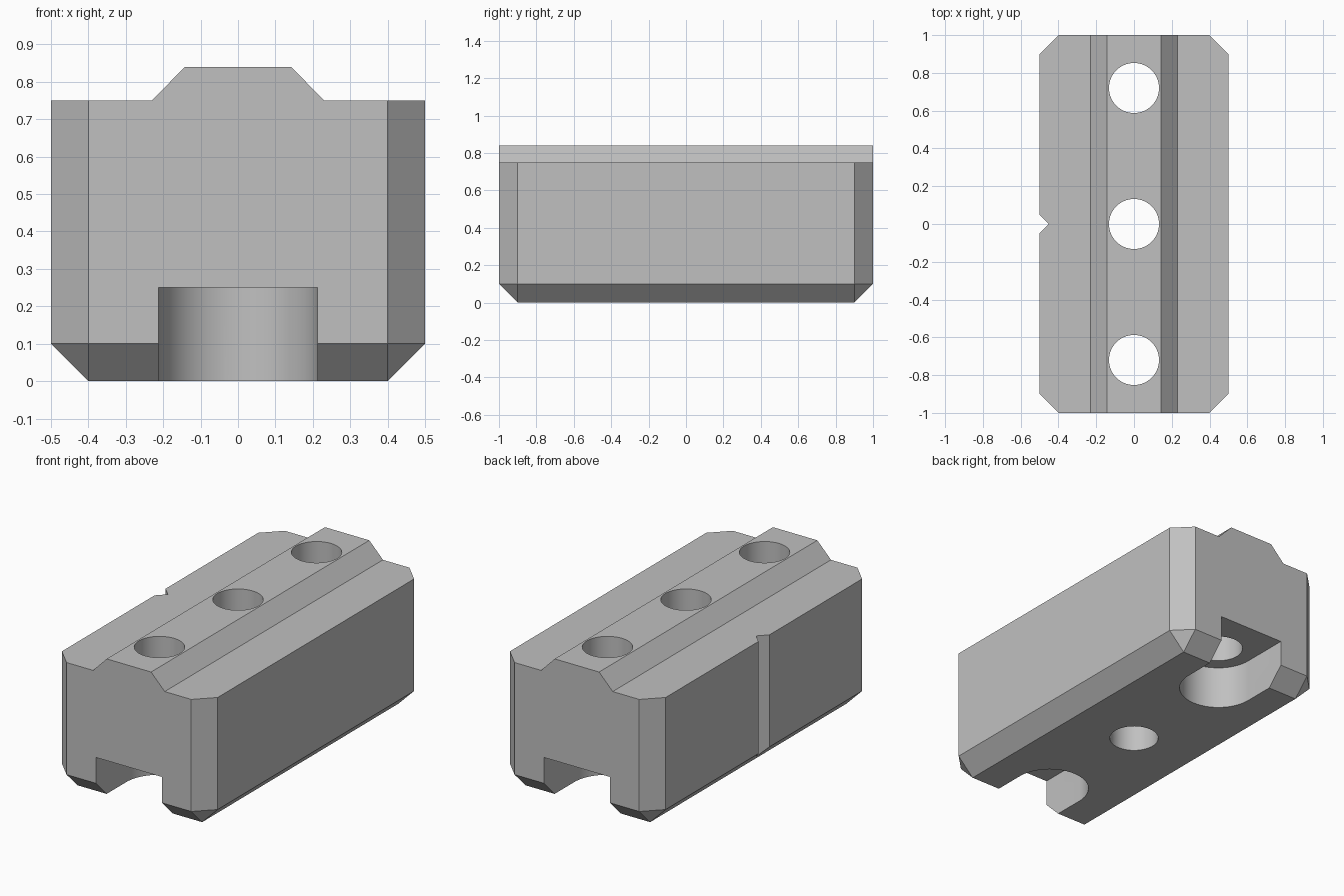
import bpy, bmesh, math

cube = bpy.data.objects.get("Cube")
if cube:
    bpy.data.objects.remove(cube, do_unlink=True)

HALF_X, HALF_Y = 0.5, 1.0
CHAMFER = 0.1
SHOULDER_Z, TOP_Z = 0.75, 0.84
HOLE_Y, HOLE_R = 0.72, 0.1325
POCKET_R, POCKET_Z = 0.2125, 0.25

grey = bpy.data.materials.new("plain grey")
grey.use_nodes = True
colour = (0.53, 0.53, 0.53, 1)
grey.diffuse_color = colour
grey.node_tree.nodes["Principled BSDF"].inputs["Base Color"].default_value = colour


def make_object(name, bm):
    bmesh.ops.recalc_face_normals(bm, faces=bm.faces[:])
    mesh = bpy.data.meshes.new(name)
    bm.to_mesh(mesh)
    bm.free()
    mesh.materials.append(grey)
    obj = bpy.data.objects.new(name, mesh)
    bpy.context.collection.objects.link(obj)
    return obj


def prism(name, profile, low, high, along="z"):
    """Extrude a 2D outline along z (outline in x, y) or along y (outline in x, z)."""
    place = (lambda a, b, h: (a, b, h)) if along == "z" else (lambda a, b, h: (a, h, b))
    bm = bmesh.new()
    rings = [[bm.verts.new(place(a, b, h)) for a, b in profile] for h in (low, high)]
    for ring in rings:
        bm.faces.new(ring)
    n = len(profile)
    for i in range(n):
        j = (i + 1) % n
        bm.faces.new((rings[0][i], rings[0][j], rings[1][j], rings[1][i]))
    return make_object(name, bm)


def arc(radius, centre_y, start, sweep, count):
    angles = [start + sweep * i / count for i in range(count + 1)]
    return [(radius * math.cos(a), centre_y + radius * math.sin(a)) for a in angles]


def cut(target, cutter):
    cutter.hide_render = True
    mod = target.modifiers.new("cut", "BOOLEAN")
    mod.operation = "DIFFERENCE"
    mod.solver = "EXACT"
    mod.object = cutter
    bpy.context.view_layer.objects.active = target
    bpy.ops.object.modifier_apply(modifier=mod.name)
    bpy.data.objects.remove(cutter, do_unlink=True)


# Block with chamfered upright corners and bottom edges
bm = bmesh.new()
in_x, in_y = HALF_X - CHAMFER, HALF_Y - CHAMFER
for sx in (-1, 1):
    for sy in (-1, 1):
        bm.verts.new((sx * in_x, sy * in_y, 0))
        for z in (CHAMFER, TOP_Z):
            bm.verts.new((sx * HALF_X, sy * in_y, z))
            bm.verts.new((sx * in_x, sy * HALF_Y, z))
bmesh.ops.convex_hull(bm, input=bm.verts[:])
bmesh.ops.dissolve_limit(bm, angle_limit=0.01, verts=bm.verts[:], edges=bm.edges[:])
block = make_object("jaw_block", bm)

# Shoulders either side of the raised centre ridge
for side in (-1, 1):
    outline = [(0.23, SHOULDER_Z), (0.7, SHOULDER_Z), (0.7, 1), (-0.01, 1)]
    outline[3] = (0.23 - (1 - SHOULDER_Z) * 0.0875 / (TOP_Z - SHOULDER_Z), 1)
    cut(block, prism("shoulder_cutter", [(side * x, z) for x, z in outline], -1.2, 1.2, "y"))

# Three bolt holes through the ridge
for y in (-HOLE_Y, 0, HOLE_Y):
    circle = arc(HOLE_R, y, 0, math.tau, 64)[:-1]
    cut(block, prism("hole_cutter", circle, -0.2, 1.2))

# Round-ended pockets under the outer holes, open at the ends
for side in (-1, 1):
    outline = arc(POCKET_R, HOLE_Y, math.pi, math.pi, 36)
    outline += [(POCKET_R, 1.2), (-POCKET_R, 1.2)]
    cut(block, prism("pocket_cutter", [(x, side * y) for x, y in outline], -0.2, POCKET_Z))

# Centre mark: a small upright V notch
cut(block, prism("notch_cutter", [(-0.45, 0), (-0.6, 0.15), (-0.6, -0.15)], -0.2, 1.2))

bpy.ops.object.select_all(action="DESELECT")
block.select_set(True)
bpy.context.view_layer.objects.active = block
bpy.ops.object.shade_smooth_by_angle(angle=math.radians(30))
